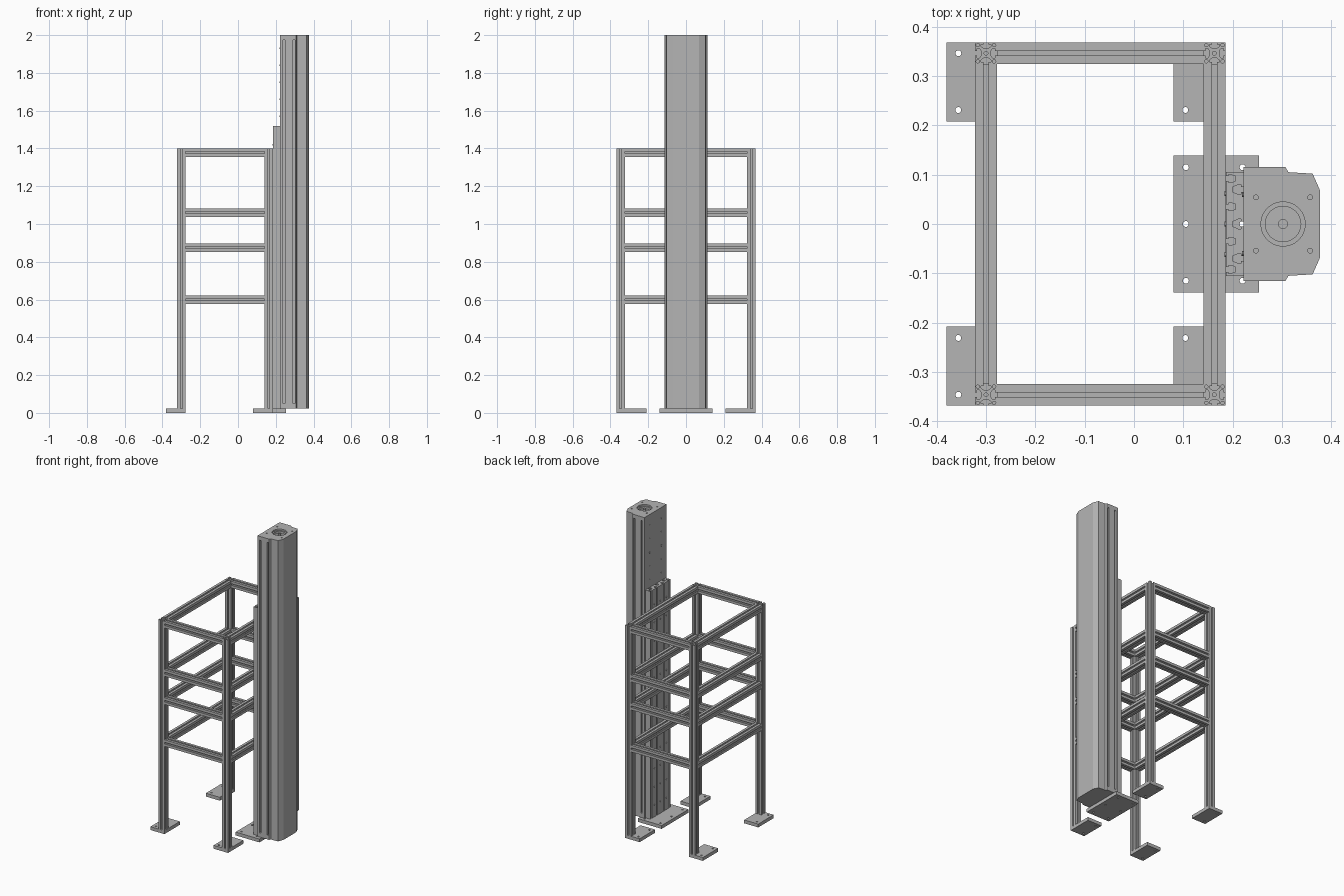
import bpy, bmesh
from math import cos, sin, pi
from mathutils import Vector

cube = bpy.data.objects.get("Cube")
if cube:
    bpy.data.objects.remove(cube, do_unlink=True)

GREY = (0.46, 0.46, 0.46, 1)
metal = bpy.data.materials.new("grey metal")
metal.use_nodes = True
metal.diffuse_color = GREY
metal.node_tree.nodes["Principled BSDF"].inputs["Base Color"].default_value = GREY


def circle(x, y, r, n=16):
    return [(x + r * cos(2 * pi * i / n), y + r * sin(2 * pi * i / n)) for i in range(n)]


def rect(x0, x1, y0, y1):
    return [(x0, y0), (x1, y0), (x1, y1), (x0, y1)]


def slot(p, mouth, cavity, lip, depth):
    """T-slot as (position along the face, depth into it)."""
    half = [(mouth, 0), (mouth, lip), (cavity, lip), (cavity, lip * 2), (mouth, depth)]
    return [(p - a, d) for a, d in half] + [(p + a, d) for a, d in reversed(half)]


def extrude(name, loops, lo, hi, axis="z", at=(0, 0, 0)):
    """Prism from an outline and optional hole loops."""
    place = {"z": lambda u, v, w: (u, v, w),
             "x": lambda u, v, w: (w, u, v),
             "y": lambda u, v, w: (v, w, u)}[axis]
    bm = bmesh.new()
    caps = ([], [])
    for loop in loops:
        rings = []
        for w, cap in zip((lo, hi), caps):
            ring = [bm.verts.new(Vector(place(u, v, w)) + Vector(at)) for u, v in loop]
            cap += [bm.edges.new((ring[i - 1], ring[i])) for i in range(len(ring))]
            rings.append(ring)
        low, high = rings
        for i in range(len(low)):
            bm.faces.new((low[i - 1], low[i], high[i], high[i - 1]))
    for cap in caps:
        bmesh.ops.triangle_fill(bm, edges=cap, use_beauty=True, use_dissolve=False)
    bmesh.ops.recalc_face_normals(bm, faces=bm.faces)
    mesh = bpy.data.meshes.new(name)
    bm.to_mesh(mesh)
    bm.free()
    mesh.materials.append(metal)
    ob = bpy.data.objects.new(name, mesh)
    bpy.context.collection.objects.link(ob)
    return ob


# Slotted square rail section with bored corners and centre
H = 0.022
section = []
for k in range(4):
    c, s = round(cos(k * pi / 2)), round(sin(k * pi / 2))
    side = [(H - d, a) for a, d in slot(0, 0.005, 0.010, 0.004, 0.012)] + [(H, H)]
    section.append([(x * c - y * s, x * s + y * c) for x, y in side])
rail = [sum(section, []), circle(0, 0, 0.004, 12)]
rail += [circle(i * 0.0165, j * 0.0165, 0.0035, 10) for i in (-1, 1) for j in (-1, 1)]

# Frame: legs, feet and four levels of beams
LEFT, RIGHT, DEEP, FLOOR = -0.30, 0.163, 0.346, 0.022
for x, foot_x0, foot_x1 in ((LEFT, -0.38, -0.278), (RIGHT, 0.08, 0.185)):
    for s, end in ((-1, "front"), (1, "back")):
        extrude(f"{end}_leg", rail, FLOOR, 1.4, at=(x, s * DEEP, 0))
        y0, y1 = sorted((s * 0.208, s * 0.368))
        holes = [circle(foot_x0 + 0.024, s * y, 0.006) for y in (0.231, 0.346)]
        extrude(f"{end}_foot_plate", [rect(foot_x0, foot_x1, y0, y1)] + holes, 0, FLOOR)
for z in (0.599, 0.875, 1.06, 1.378):
    for y in (-DEEP, DEEP):
        extrude("cross_beam", rail, LEFT + H, RIGHT - H, "x", (0, y, z))
    for x in (LEFT, RIGHT):
        extrude("side_beam", rail, H - DEEP, DEEP - H, "y", (x, 0, z))

# Column base plate with bolt holes
holes = [circle(x, y, 0.006) for x in (0.105, 0.22) for y in (-0.115, 0, 0.115)]
extrude("column_base_plate", [rect(0.08, 0.253, -0.139, 0.139)] + holes, 0, FLOOR)

# Wide slotted mounting panel behind the column
X0, X1, W = 0.186, 0.222, 0.105
panel = [(X1, -W)]
for y in (-0.07, 0, 0.07):
    panel += [(X1 - d, a) for a, d in slot(y, 0.005, 0.010, 0.005, 0.022)]
panel += [(X1, W), (X0, W)]
for y in (-0.092, -0.035, 0.035, 0.092):
    panel += [(X0 + d, -a) for a, d in slot(y, 0.005, 0.008, 0.005, 0.020)]
panel += [(X0, -W)]
extrude("mounting_panel", [panel], FLOOR, 1.52)

# Tall column body: slotted sides, stepped and chamfered outer face
nose = [(0.307, 0.115), (0.313, 0.105), (0.362, 0.102), (0.377, 0.068)]
half = [(0.222, 0.115)]
for x in (0.243, 0.296):
    half += [(a, 0.115 - d) for a, d in slot(x, 0.005, 0.007, 0.004, 0.022)]
half += nose


def mirrored(points):
    return [(x, -y) for x, y in points] + points[::-1]


extrude("column_body", [mirrored(half)], 0.05, 1.975)

# End caps, the top one with a stepped bore and bolt holes
cap = mirrored([(0.222, 0.115)] + nose)
CX = 0.302
bolts = [circle(CX + i * 0.055, j * 0.054, 0.005, 10) for i in (-1, 1) for j in (-1, 1)]
extrude("bottom_cap", [cap], FLOOR, 0.05)
extrude("top_cap_lower", [cap, circle(CX, 0, 0.036, 24)] + bolts, 1.975, 1.99)
extrude("top_cap_upper", [cap, circle(CX, 0, 0.045, 24)] + bolts, 1.99, 2.0)
extrude("drive_shaft", [circle(CX, 0, 0.010)], 1.975, 1.992)

# Screw heads on the column's inner face and the panel
for y in (-0.06, 0.06):
    for i in range(5):
        extrude("column_screw", [circle(y, 1.57 + i * 0.09, 0.005, 10)],
                0.219, 0.222, "x")
for y in (-0.062, 0.0, 0.062):
    for i in range(12):
        extrude("panel_screw", [circle(y, 0.1 + i * 0.12, 0.005, 10)], 0.183, X0, "x")
